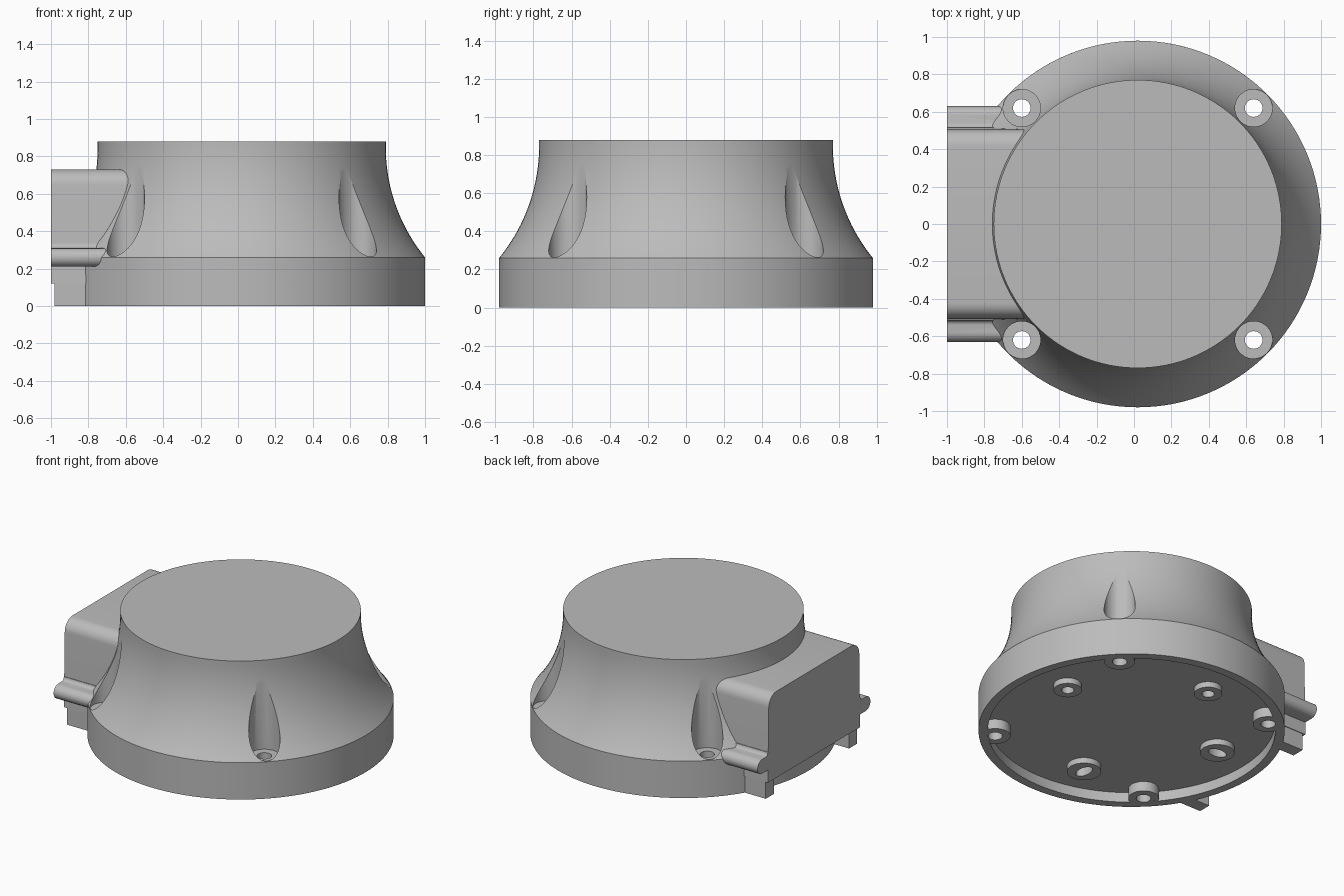
import bpy, bmesh, math
from mathutils import Matrix

if "Cube" in bpy.data.objects:
    bpy.data.objects.remove(bpy.data.objects["Cube"])

CX = 0.02        # axis of the round body
SCREW = 0.62     # screw offset from the axis

grey = bpy.data.materials.new("light_grey")
grey.use_nodes = True
grey.diffuse_color = (0.5, 0.5, 0.5, 1)
grey.node_tree.nodes["Principled BSDF"].inputs["Base Color"].default_value = (0.5, 0.5, 0.5, 1)


def finish(name, bm):
    bmesh.ops.recalc_face_normals(bm, faces=bm.faces)
    mesh = bpy.data.meshes.new(name)
    bm.to_mesh(mesh)
    bm.free()
    mesh.materials.append(grey)
    ob = bpy.data.objects.new(name, mesh)
    bpy.context.collection.objects.link(ob)
    return ob


def cylinder(name, x, y, r, z0, z1, sx=1, sy=1, seg=40):
    bm = bmesh.new()
    place = Matrix.Translation((x, y, (z0 + z1) / 2)) @ Matrix.Diagonal((sx, sy, 1, 1))
    bmesh.ops.create_cone(bm, cap_ends=True, segments=seg, radius1=r, radius2=r,
                          depth=z1 - z0, matrix=place)
    return finish(name, bm)


def prism(name, profile, x0, x1):
    """Extrude a (y, z) profile along x."""
    bm = bmesh.new()
    face = bm.faces.new([bm.verts.new((x0, y, z)) for y, z in profile])
    new = bmesh.ops.extrude_face_region(bm, geom=[face])["geom"]
    bmesh.ops.translate(bm, vec=(x1 - x0, 0, 0),
                        verts=[v for v in new if isinstance(v, bmesh.types.BMVert)])
    return finish(name, bm)


def lathe(name, profile, seg=128):
    """Spin an (r, z) profile that starts and ends on the axis."""
    bm = bmesh.new()
    verts = [bm.verts.new((CX + r, 0, z)) for r, z in profile]
    edges = [bm.edges.new(pair) for pair in zip(verts, verts[1:])]
    bmesh.ops.spin(bm, geom=verts + edges, cent=(CX, 0, 0), axis=(0, 0, 1),
                   angle=math.tau, steps=seg)
    bmesh.ops.remove_doubles(bm, verts=bm.verts, dist=1e-4)
    return finish(name, bm)


def arc(cy, cz, r, a0, a1, n=8):
    return [(cy + r * math.cos(math.radians(a0 + (a1 - a0) * i / n)),
             cz + r * math.sin(math.radians(a0 + (a1 - a0) * i / n))) for i in range(n + 1)]


def cut(ob, cutters):
    bpy.context.view_layer.objects.active = ob
    for c in cutters:
        mod = ob.modifiers.new("cut", "BOOLEAN")
        mod.operation = "DIFFERENCE"
        mod.solver = "EXACT"
        mod.object = c
        bpy.ops.object.modifier_apply(modifier=mod.name)


# Flared round body with a shallow recess underneath
R = 0.934
flare = [(0.77 + R - math.sqrt(R * R - (0.85 - z) ** 2), z)
         for z in [0.26 + 0.59 * i / 20 for i in range(21)]]
body = lathe("body", [(0, 0.07), (0.92, 0.07), (0.92, 0), (0.98, 0)] + flare
             + [(0.77, 0.88), (0, 0.88)])

# Side housing with rounded upper edges
right_half = [(0.515, 0.12)] + arc(0.42, 0.645, 0.085, 0, 90)
housing = prism("side_housing", right_half + [(-y, z) for y, z in reversed(right_half)],
                -1.0, -0.5)
parts = [body, housing]

# Rounded rails and feet on both sides of the housing
rail = [(0.45, 0.21)] + arc(0.58, 0.26, 0.05, -90, 90) + arc(0.54, 0.335, 0.025, -90, -180, 4) \
    + [(0.45, 0.335)]
for side, label in ((1, "back"), (-1, "front")):
    parts.append(prism(label + "_rail", [(side * y, z) for y, z in rail], -1.0, -0.66))
    foot = [(0.42, 0), (0.51, 0), (0.51, 0.2), (0.42, 0.2)]
    parts.append(prism(label + "_foot", [(side * y, z) for y, z in foot], -0.98, -0.815))

# Screw bosses with their pockets and through holes
pockets, holes = [], []
for sx in (1, -1):
    for sy in (1, -1):
        x, y = CX + sx * SCREW, sy * SCREW
        parts.append(cylinder("screw_boss", x, y, 0.098, 0.001, 0.08))
        pockets.append(cylinder("pocket_cutter", x, y, 0.1, 0.255, 1.2))
        holes.append(cylinder("hole_cutter", x, y, 0.047, -0.1, 0.5))

# Mounting bosses under the floor, two round and two slotted
for x, y, r, sx, sy in ((0.63, 0.09, 0.09, 1, 1), (-0.09, 0.63, 0.09, 1, 1),
                        (-0.12, -0.64, 0.11, 1, 1.7), (-0.62, 0.09, 0.11, 1.7, 1)):
    parts.append(cylinder("mounting_boss", x, y, r, 0.03, 0.08))
    holes.append(cylinder("slot_cutter", x, y, 0.04, -0.05, 0.13, sx, sy))

# Apply the cuts and drop the cutters
for ob in parts:
    if ob.name.startswith(("body", "side", "back_rail", "front_rail")):
        cut(ob, pockets)
    if ob.name.startswith(("body", "screw", "mounting")):
        cut(ob, holes)
for c in pockets + holes:
    bpy.data.objects.remove(c)

# Smooth curved faces, keep edges crisp
bpy.ops.object.select_all(action="DESELECT")
for ob in parts:
    ob.select_set(True)
bpy.context.view_layer.objects.active = body
bpy.ops.object.shade_smooth_by_angle(angle=math.radians(25))
